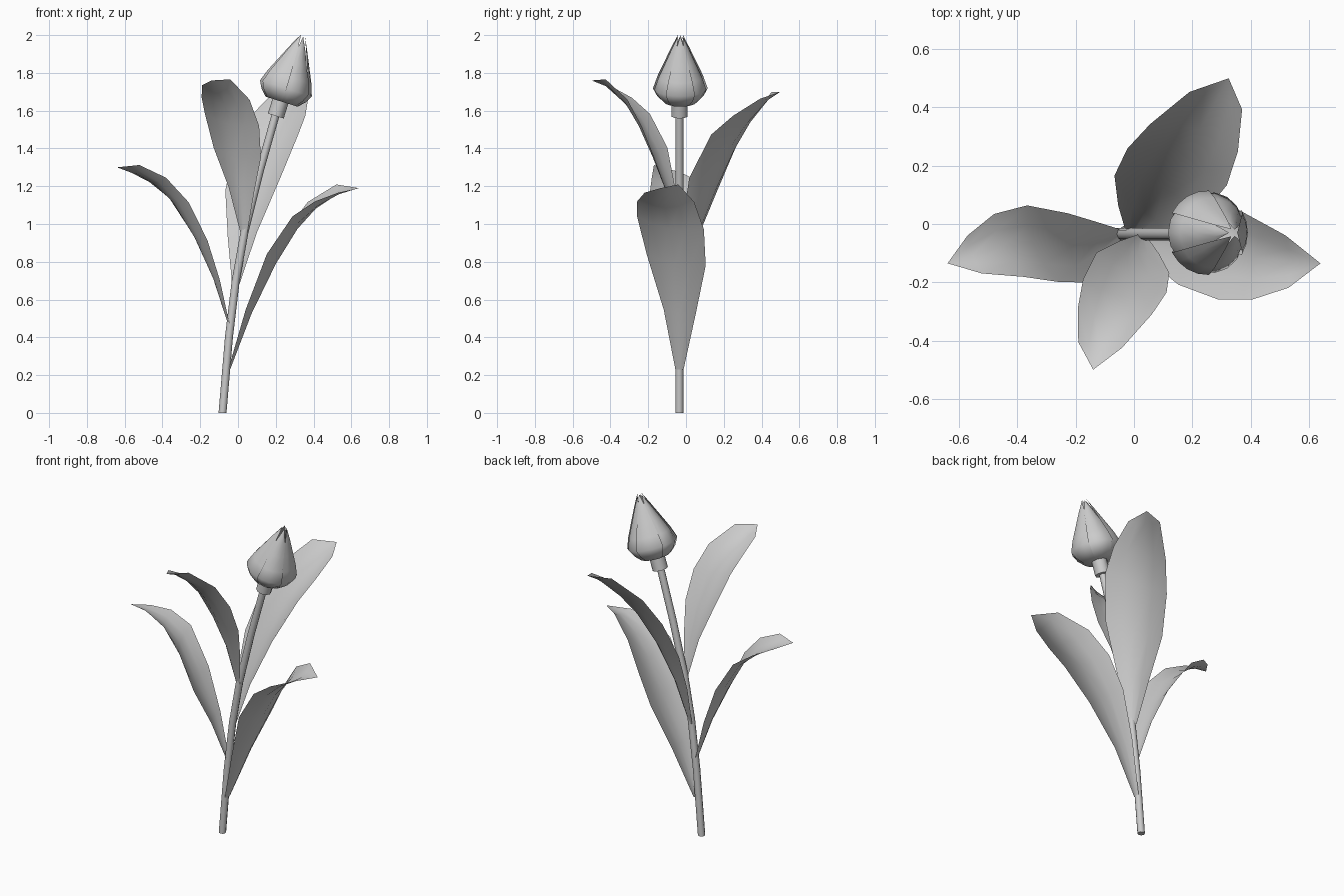
import bpy, math
from mathutils import Vector as V

if "Cube" in bpy.data.objects:
    bpy.data.objects.remove(bpy.data.objects["Cube"])


def loft(name, rows, closed=False, caps=False, angle=60):
    """Skin a list of equally long point rows into one mesh object."""
    n = len(rows[0])
    verts = [p for row in rows for p in row]
    faces = []
    for i in range(len(rows) - 1):
        for j in range(n if closed else n - 1):
            k = (j + 1) % n
            faces.append((i * n + j, i * n + k, (i + 1) * n + k, (i + 1) * n + j))
    if caps:
        faces.append(tuple(reversed(range(n))))
        faces.append(tuple(range(len(verts) - n, len(verts))))
    me = bpy.data.meshes.new(name)
    me.from_pydata(verts, [], faces)
    ob = bpy.data.objects.new(name, me)
    bpy.context.collection.objects.link(ob)
    bpy.ops.object.select_all(action='DESELECT')
    bpy.context.view_layer.objects.active = ob
    ob.select_set(True)
    # merge points that meet at tips
    bpy.ops.object.mode_set(mode='EDIT')
    bpy.ops.mesh.select_all(action='SELECT')
    bpy.ops.mesh.remove_doubles(threshold=0.0005)
    bpy.ops.object.mode_set(mode='OBJECT')
    bpy.ops.object.shade_smooth_by_angle(angle=math.radians(angle))
    return ob


def ring(c, axis, r, n):
    """Circle of n points round an axis lying in the xz plane."""
    u, w = V((axis.z, 0, -axis.x)), V((0, 1, 0))
    return [c + r * (math.cos(a) * u + math.sin(a) * w)
            for a in (2 * math.pi * i / n for i in range(n))]


UP = V((0, 0, 1))
AXIS = V((0.3, 0, 0.954)).normalized()
Y = -0.035

# stem: gently leaning tube
path = [V((x, Y, z)) for x, z in
        ((-0.082, 0), (-0.048, 0.4), (-0.012, 0.7), (0.035, 0.96), (0.115, 1.28), (0.2, 1.58))]
rows = []
for i, p in enumerate(path):
    t = (path[min(i + 1, 5)] - path[max(i - 1, 0)]).normalized() if i else UP
    rows.append(ring(p, t, 0.021, 8))
loft("stem", rows, True, True)

# collar under the bud
base = V((0.23, -0.03, 1.648))
loft("bud_collar", [ring(base + AXIS * t - V((0.006, 0.004, 0)), AXIS, 0.044, 10)
                    for t in (-0.08, 0.015)], True, True)

# bud: six petals, alternately outer and inner
# (height along axis, radius, half angle in degrees)
petal = ((0.0, 0.03, 31), (0.0, 0.09, 31), (0.035, 0.124, 32), (0.075, 0.145, 32),
         (0.14, 0.122, 32), (0.22, 0.085, 31), (0.30, 0.048, 28), (0.37, 0.014, 0))
U, W = V((AXIS.z, 0, -AXIS.x)), V((0, 1, 0))
for k in range(6):
    outer = k % 2 == 0
    # inner petals sit a little deeper and reach under the outer ones
    rs, hs, wide = (1, 1, 1) if outer else (0.96, 0.98, 1.2)
    rows = []
    for t, r, half in petal:
        rows.append([])
        for s in (-1, -0.5, 0, 0.5, 1):
            a = math.radians(60 * k + s * half * wide)
            rr = r * rs * (1 if outer else 1.02 - 0.05 * s * s)
            rows[-1].append(base + AXIS * t * hs + rr * (math.cos(a) * U + math.sin(a) * W))
    loft(("outer" if outer else "inner") + "_petal_%d" % (k // 2 + 1), rows)
# closed bottom of the bud
loft("bud_floor", [ring(base + AXIS * 0.002, AXIS, r, 12) for r in (0.0, 0.06)], True)

# leaves: greatest half width and midrib points
WIDTH = (0.13, 0.5, 0.91, 1.0, 0.86, 0.52, 0.0)
SHEAR = (0, 0.15, 0.22, 0.3, 0.22, 0.1, 0)
ROLL = (0, 0, 0, 0.06, 0.16, 0.3, 0)
LEAVES = {
    "leaf_right": (0.17, ((-0.045, -0.035, 0.23), (0.06, -0.035, 0.53), (0.18, -0.055, 0.8),
                          (0.295, -0.085, 0.99), (0.4, -0.11, 1.10), (0.53, -0.13, 1.175), (0.64, -0.135, 1.19))),
    "leaf_left": (0.133, ((-0.05, -0.035, 0.47), (-0.12, -0.06, 0.71), (-0.21, -0.085, 0.93),
                          (-0.33, -0.07, 1.13), (-0.44, -0.075, 1.23), (-0.55, -0.105, 1.285), (-0.64, -0.135, 1.30))),
    "leaf_front": (0.142, ((0.03, -0.045, 0.95), (0.015, -0.09, 1.18), (-0.01, -0.15, 1.37),
                           (-0.038, -0.23, 1.54), (-0.07, -0.31, 1.65), (-0.118, -0.42, 1.74), (-0.14, -0.5, 1.76))),
    "leaf_back": (0.178, ((-0.01, -0.025, 0.68), (0.03, 0.03, 0.94), (0.09, 0.11, 1.2),
                          (0.16, 0.215, 1.42), (0.215, 0.31, 1.55), (0.285, 0.43, 1.67), (0.325, 0.5, 1.70))),
}
for name, (wmax, pts) in LEAVES.items():
    pts = [V(p) for p in pts]
    head = pts[-1] - pts[0]
    side = UP.cross(V((head.x, head.y, 0))).normalized()
    rows = []
    for i, p in enumerate(pts):
        t = (pts[min(i + 1, 6)] - pts[max(i - 1, 0)]).normalized()
        nrm = t.cross(side).normalized()
        w = WIDTH[i] * wmax
        # sheared across, edges curled up, rolled near the tip
        rows.append([p + w * (s * (side - SHEAR[i] * t)
                              + (0.3 * (s * s - 0.5) + ROLL[i] * s) * nrm)
                     for s in (-1, -0.5, 0, 0.5, 1)])
    loft(name, rows)
